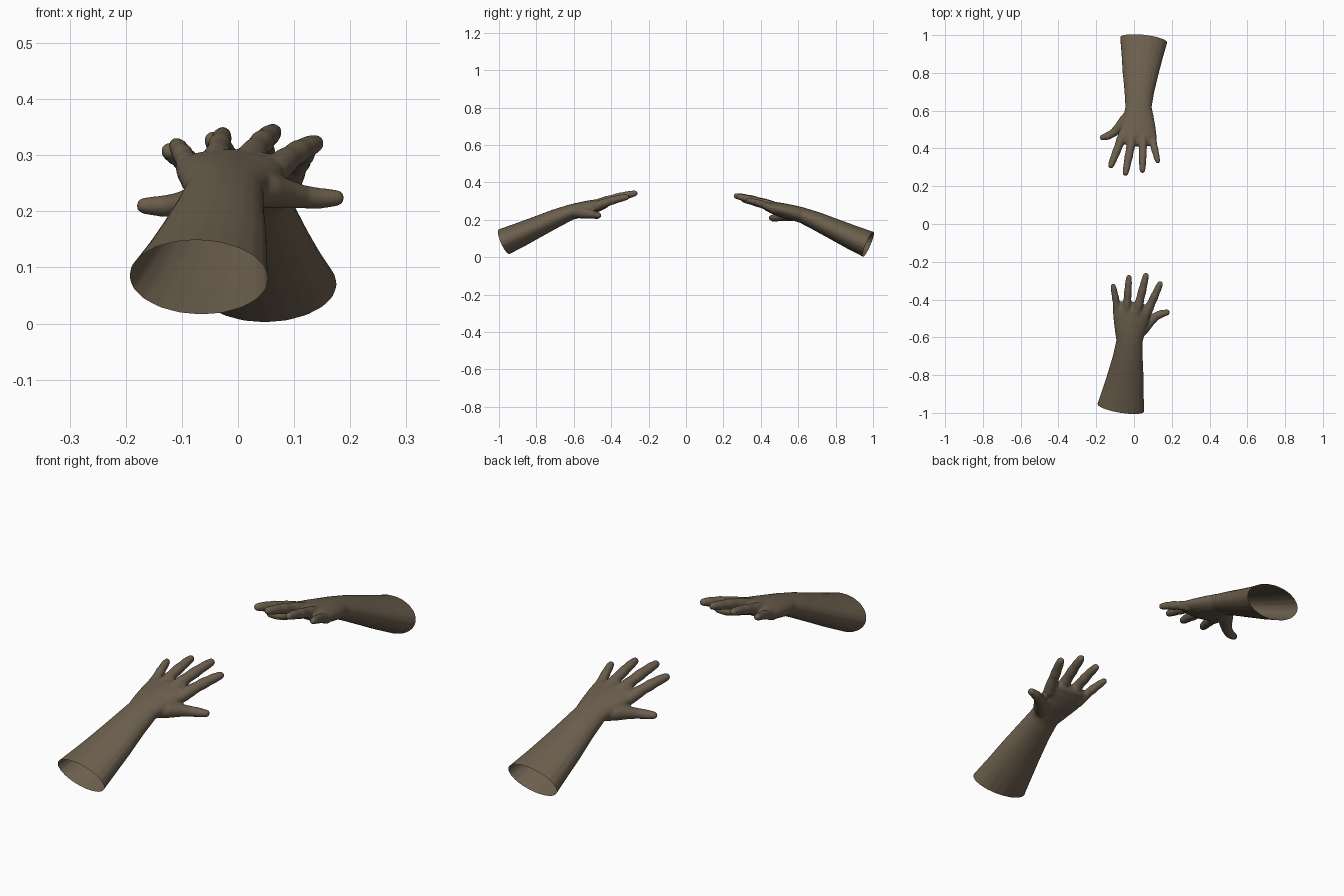
import bpy, bmesh, math
from mathutils import Vector, Matrix

if "Cube" in bpy.data.objects:
    bpy.data.objects.remove(bpy.data.objects["Cube"])

skin = bpy.data.materials.new("brown skin")
skin.diffuse_color = (0.15, 0.115, 0.075, 1)
skin.use_nodes = True
skin.node_tree.nodes["Principled BSDF"].inputs["Base Color"].default_value = skin.diffuse_color
SIDES = 20


def tube(bm, rings, dome=True):
    """Closed loft through (x, y, z, half width, half thickness), domed at the ends."""
    pts = [Vector(r[:3]) for r in rings]
    loops = []
    for i, r in enumerate(rings):
        t = (pts[min(i + 1, len(pts) - 1)] - pts[max(i - 1, 0)]).normalized()
        side = t.cross(Vector((0, 0, 1))).normalized()
        up = side.cross(t)
        steps = [(0, 1)]
        if dome and i == 0:
            steps = [(-math.sin(a), math.cos(a)) for a in (1.4, 1.0, 0.5, 0)]
        if dome and i == len(pts) - 1:
            steps = [(math.sin(a), math.cos(a)) for a in (0, 0.5, 1.0, 1.4)]
        for off, s in steps:
            c = pts[i] + t * off * r[4]
            loops.append([bm.verts.new(c + side * math.cos(a) * r[3] * s + up * math.sin(a) * r[4] * s)
                          for a in (2 * math.pi * k / SIDES for k in range(SIDES))])
    for a, b in zip(loops, loops[1:]):
        for k in range(SIDES):
            j = (k + 1) % SIDES
            bm.faces.new((a[k], a[j], b[j], b[k]))
    bm.faces.new(loops[0][::-1])
    bm.faces.new(loops[-1])


bm = bmesh.new()
# forearm, wrist and palm
tube(bm, [(-0.077, -1.02, 0.062, 0.131, 0.075), (-0.070, -0.972, 0.083, 0.126, 0.072),
          (-0.056, -0.88, 0.123, 0.109, 0.065), (-0.044, -0.80, 0.160, 0.096, 0.058),
          (-0.032, -0.70, 0.206, 0.079, 0.050), (-0.024, -0.62, 0.239, 0.070, 0.042),
          (-0.022, -0.57, 0.252, 0.080, 0.041), (-0.016, -0.51, 0.266, 0.094, 0.039),
          (-0.011, -0.46, 0.280, 0.102, 0.032), (-0.008, -0.435, 0.285, 0.094, 0.024)])
# fingers: knuckle inside the palm to tip
FINGERS = [((-0.083, -0.47, 0.268), (-0.110, -0.329, 0.318), 0.019),
           ((-0.040, -0.47, 0.284), (-0.027, -0.284, 0.336), 0.021),
           ((0.015, -0.47, 0.286), (0.063, -0.274, 0.341), 0.022),
           ((0.064, -0.48, 0.272), (0.138, -0.318, 0.321), 0.022)]
for base, tip, r in FINGERS:
    a, b = Vector(base), Vector(tip)
    prof = [(0, 1.2), (0.25, 1.12), (0.42, 0.96), (0.58, 1.02), (0.72, 0.88), (0.84, 0.88), (1, 0.72)]
    tube(bm, [(*(a.lerp(b, f) + Vector((0, 0, 0.02 * f * (1 - f)))), r * s, r * s) for f, s in prof])
# thumb
tube(bm, [(0.015, -0.59, 0.238, 0.030, 0.028), (0.050, -0.55, 0.238, 0.034, 0.032),
          (0.085, -0.515, 0.232, 0.027, 0.026), (0.115, -0.490, 0.226, 0.022, 0.021),
          (0.145, -0.475, 0.223, 0.021, 0.019), (0.175, -0.468, 0.224, 0.016, 0.015)])
bmesh.ops.recalc_face_normals(bm, faces=bm.faces)
mesh = bpy.data.meshes.new("arm_parts")
bm.to_mesh(mesh)
bm.free()

# fuse the parts into one smooth skin
near = bpy.data.objects.new("near_hand_and_forearm", mesh)
bpy.context.collection.objects.link(near)
rm = near.modifiers.new("fuse", 'REMESH')
rm.mode = 'VOXEL'
rm.voxel_size = 0.005
sm = near.modifiers.new("soften", 'SMOOTH')
sm.factor, sm.iterations = 0.5, 6
bpy.context.view_layer.update()
fused = bpy.data.meshes.new_from_object(near.evaluated_get(bpy.context.evaluated_depsgraph_get()))
near.modifiers.clear()

# cut the forearm open across its axis
bm = bmesh.new()
bm.from_mesh(fused)
bmesh.ops.bisect_plane(bm, geom=bm.verts[:] + bm.edges[:] + bm.faces[:], dist=1e-5,
                       plane_co=(-0.070, -0.972, 0.083), plane_no=(0.15, 0.9, 0.38), clear_inner=True)
for f in bm.faces:
    f.smooth = True
bm.to_mesh(fused)
bm.free()
fused.materials.clear()
fused.materials.append(skin)
near.data = fused

# facing arm: turned half round, slightly swung and lower
far = bpy.data.objects.new("far_hand_and_forearm", fused)
bpy.context.collection.objects.link(far)
pivot = Matrix.Translation((0.022, 0.62, 0))
far.matrix_world = (Matrix.Translation((0, 0, -0.014)) @ pivot @ Matrix.Rotation(math.radians(3), 4, 'Z')
                    @ pivot.inverted() @ Matrix.Rotation(math.pi, 4, 'Z'))
